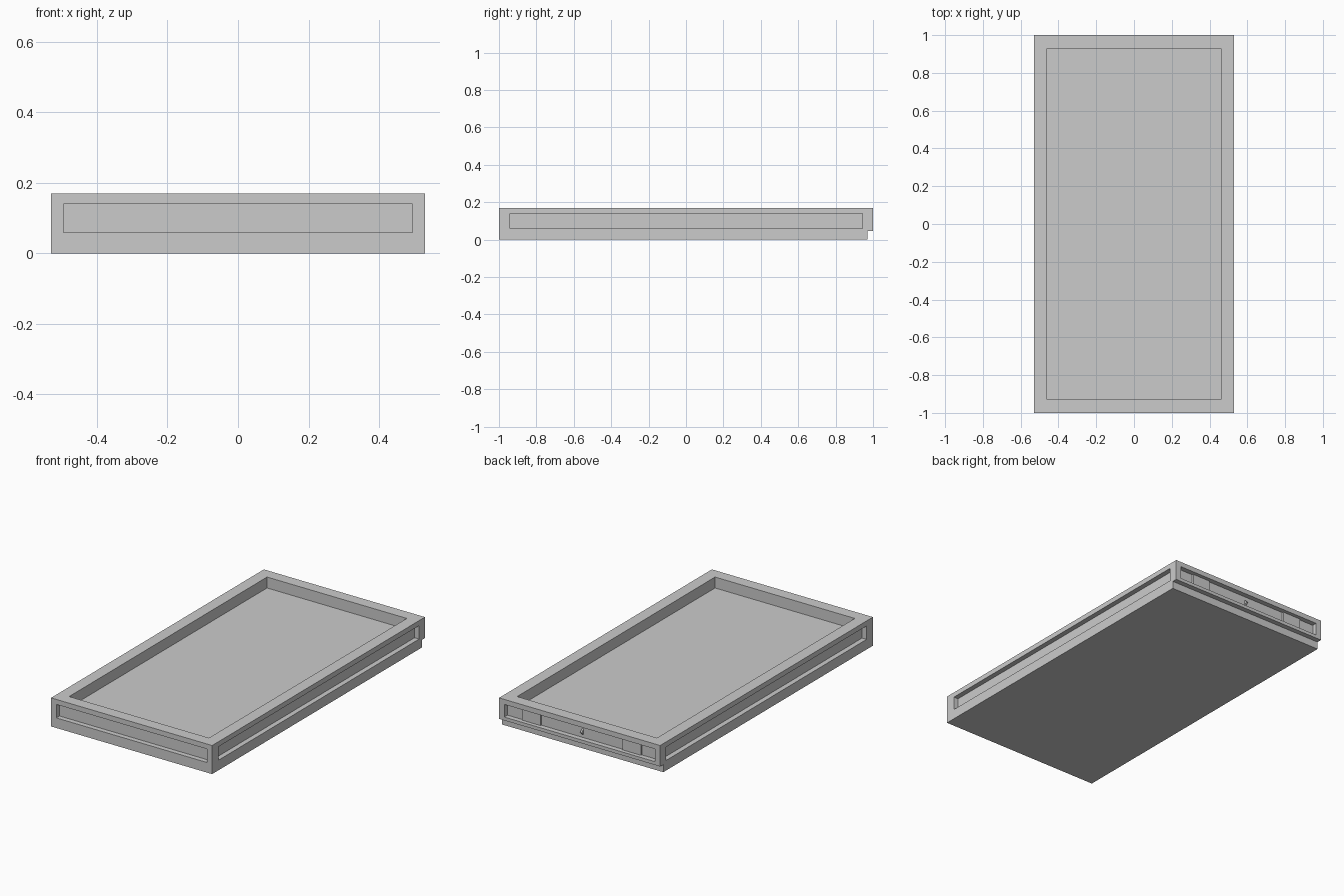
import bpy, bmesh

if "Cube" in bpy.data.objects:
    bpy.data.objects.remove(bpy.data.objects["Cube"])


def finish(bm, name):
    bmesh.ops.recalc_face_normals(bm, faces=bm.faces)
    mesh = bpy.data.meshes.new(name)
    bm.to_mesh(mesh)
    bm.free()
    obj = bpy.data.objects.new(name, mesh)
    bpy.context.collection.objects.link(obj)
    return obj


def box(name, x, y, z):
    """Box from (min, max) pairs."""
    bm = bmesh.new()
    bmesh.ops.create_cube(bm, size=1)
    for v in bm.verts:
        v.co = [lo + (c + 0.5) * (hi - lo) for c, (lo, hi) in zip(v.co, (x, y, z))]
    return finish(bm, name)


def prism_x(name, profile, x0, x1):
    """Extrude a (y, z) profile along x."""
    bm = bmesh.new()
    face = bm.faces.new([bm.verts.new((x0, y, z)) for y, z in profile])
    geom = bmesh.ops.extrude_face_region(bm, geom=[face])["geom"]
    verts = [g for g in geom if isinstance(g, bmesh.types.BMVert)]
    bmesh.ops.translate(bm, verts=verts, vec=(x1 - x0, 0, 0))
    return finish(bm, name)


W, L, H = 0.53, 1.0, 0.17      # half width, half length, height
D = 0.03                       # depth of the side pockets

# Tray body with the undercut step along the back
body = prism_x("tray_body", [(-L, 0), (0.97, 0), (0.97, 0.045),
                             (L, 0.045), (L, H), (-L, H)], -W, W)

# Top recess and the long shallow pockets on all four sides
cutters = [
    box("top_recess", (-0.46, 0.46), (-0.93, 0.93), (0.105, 0.3)),
    box("front_pocket", (-0.495, 0.495), (-1.2, -L + D), (0.06, 0.14)),
    box("back_pocket", (-0.495, 0.495), (L - D, 1.2), (0.065, 0.14)),
    box("right_pocket", (W - D, 0.7), (-0.94, 0.945), (0.06, 0.14)),
    box("left_pocket", (-0.7, -W + D), (-0.94, 0.945), (0.06, 0.14)),
]
bpy.context.view_layer.objects.active = body
for cutter in cutters:
    cutter.hide_render = True
    mod = body.modifiers.new(cutter.name, 'BOOLEAN')
    mod.operation = 'DIFFERENCE'
    mod.solver = 'EXACT'
    mod.object = cutter
    bpy.ops.object.modifier_apply(modifier=mod.name)
    bpy.data.objects.remove(cutter)

# Raised pads in the back pocket
for side, sx in (("right", 1), ("left", -1)):
    xs = sorted((sx * 0.27, sx * 0.39))
    box("back_pad_" + side, xs, (L - D - 0.005, L - D + 0.012), (0.068, 0.137))

# Small catch in the middle of the back pocket
prism_x("back_catch", [(L - D - 0.005, 0.082), (L - D, 0.082),
                       (L - D + 0.018, 0.1), (L - D, 0.118),
                       (L - D - 0.005, 0.118)], -0.005, 0.005)
